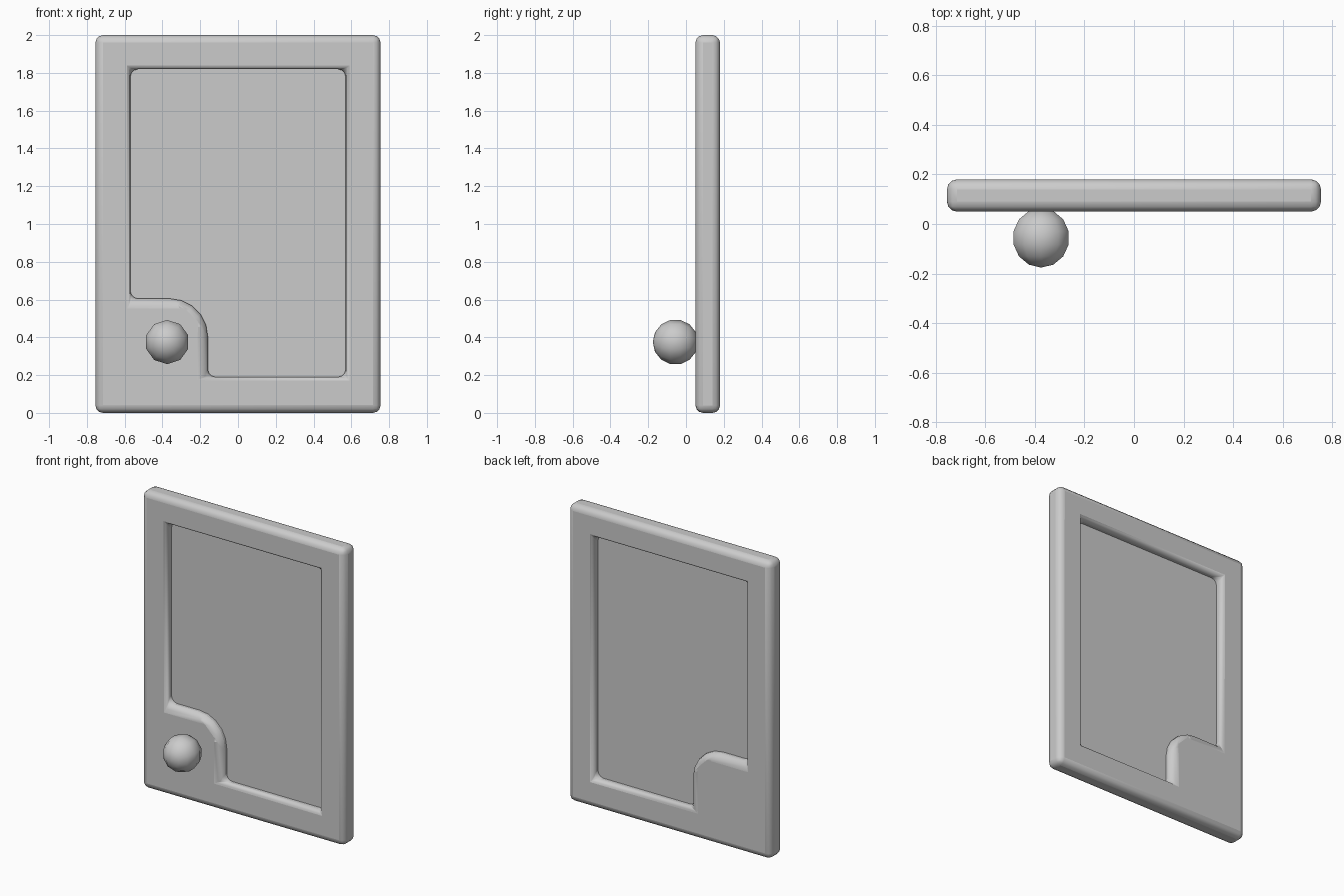
import bpy, bmesh
from math import cos, sin, pi, radians

if "Cube" in bpy.data.objects:
    bpy.data.objects.remove(bpy.data.objects["Cube"])

W, T, D = 0.755, 2.0, 0.13          # half width, height, depth of frame
FRONT, MID = 0.05, 0.115            # front and middle y


def make_object(name, bm):
    bmesh.ops.recalc_face_normals(bm, faces=bm.faces)
    mesh = bpy.data.meshes.new(name)
    bm.to_mesh(mesh)
    bm.free()
    ob = bpy.data.objects.new(name, mesh)
    bpy.context.collection.objects.link(ob)
    return ob


def smooth(ob, angle):
    bpy.ops.object.select_all(action='DESELECT')
    ob.select_set(True)
    bpy.context.view_layer.objects.active = ob
    bpy.ops.object.shade_smooth_by_angle(angle=radians(angle))


# Frame: border with a rounded mounting block in the lower left corner
bm = bmesh.new()
vert = lambda x, z: bm.verts.new((x, FRONT, z))
bl, br, tr, tl = [vert(x, z) for x, z in ((-W, 0), (W, 0), (W, T), (-W, T))]
ibr, itr, itl = [vert(x, z) for x, z in ((0.57, 0.19), (0.57, 1.82), (-0.57, 1.82))]
ibl, ilb = vert(-0.16, 0.19), vert(-0.57, 0.605)
arc = [vert(-0.36 + 0.2 * cos(i * pi / 10), 0.405 + 0.2 * sin(i * pi / 10)) for i in range(6)]
for loop in ([bl, br, ibr, ibl], [br, tr, itr, ibr], [tr, tl, itl, itr],
             [tl, bl, ilb, itl], [bl, ibl, *arc, ilb]):
    bm.faces.new(loop)
ext = bmesh.ops.extrude_face_region(bm, geom=bm.faces[:], use_keep_orig=True)
bmesh.ops.translate(bm, vec=(0, D, 0),
                    verts=[g for g in ext["geom"] if isinstance(g, bmesh.types.BMVert)])
frame = make_object("door_frame", bm)
bev = frame.modifiers.new("rounded_edges", 'BEVEL')
bev.width, bev.segments = 0.04, 3
bev.limit_method, bev.angle_limit = 'ANGLE', radians(35)
smooth(frame, 45)

# Thin pane set in the middle of the frame, tucked under its edges
bm = bmesh.new()
bmesh.ops.create_cube(bm, size=1)
bmesh.ops.scale(bm, vec=(1.18, 0.012, 1.67), verts=bm.verts)
bmesh.ops.translate(bm, vec=(0, MID, 1.005), verts=bm.verts)
make_object("pane", bm)

# Round knob, its pole pointing forward
bpy.ops.mesh.primitive_uv_sphere_add(segments=10, ring_count=7, radius=0.12,
                                     location=(-0.375, -0.056, 0.375),
                                     rotation=(radians(90), 0, 0))
knob = bpy.context.object
knob.name = "knob"
smooth(knob, 60)
